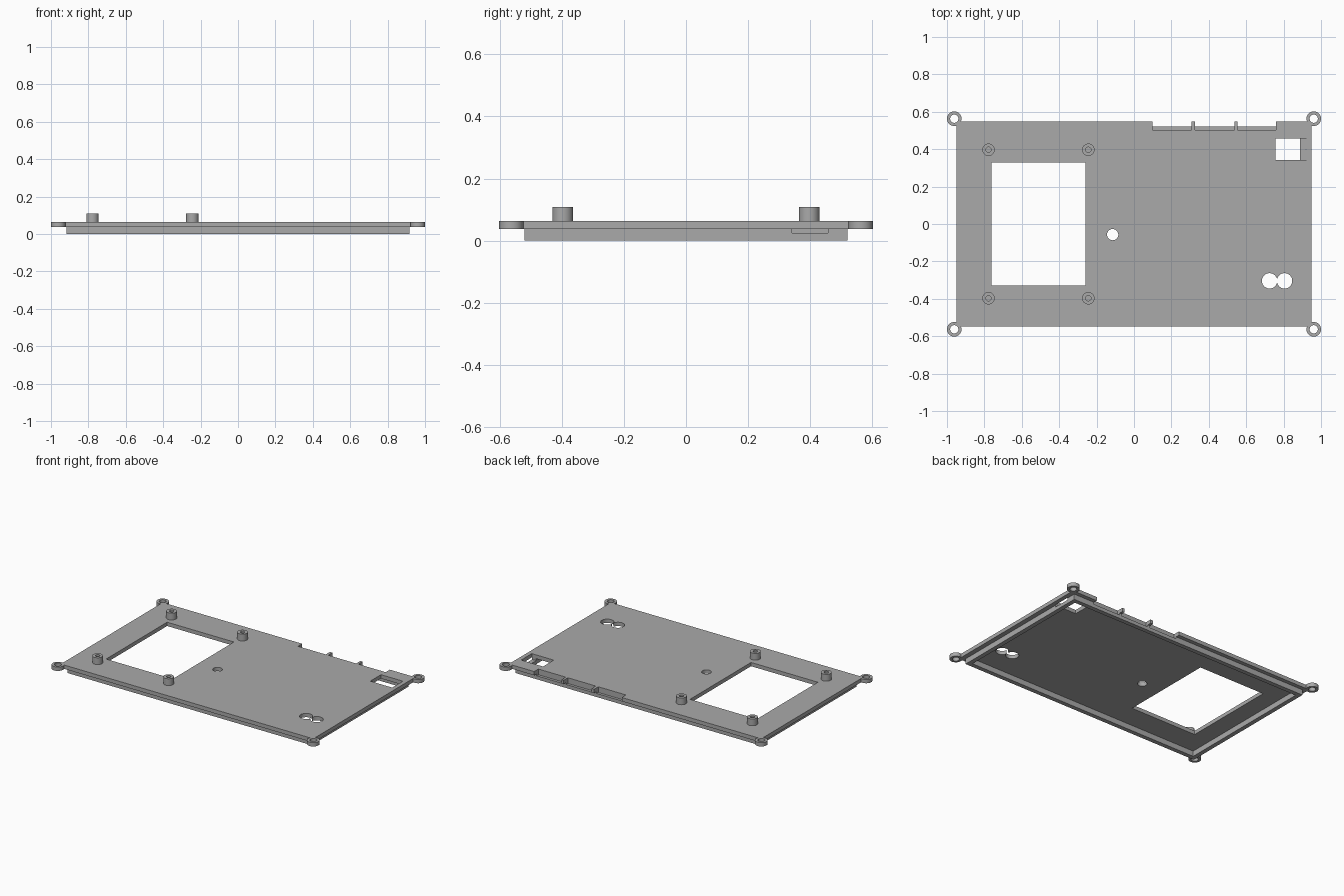
import bpy

# Remove the default cube
default = bpy.data.objects.get("Cube")
if default:
    bpy.data.objects.remove(default, do_unlink=True)

grey = bpy.data.materials.new("plain grey")
grey.use_nodes = True
grey.diffuse_color = (0.4, 0.4, 0.4, 1)
grey.node_tree.nodes["Principled BSDF"].inputs["Base Color"].default_value = (0.4, 0.4, 0.4, 1)

LIP_TOP, TOP, POST_TOP, LEDGE = 0.037, 0.063, 0.109, 0.024


def box(name, x0, x1, y0, y1, z0, z1):
    bpy.ops.mesh.primitive_cube_add(size=1, location=((x0 + x1) / 2, (y0 + y1) / 2, (z0 + z1) / 2))
    ob = bpy.context.object
    ob.name = name
    ob.scale = (x1 - x0, y1 - y0, z1 - z0)
    bpy.ops.object.transform_apply(location=True, rotation=False, scale=True)
    ob.data.materials.append(grey)
    return ob


def rod(name, x, y, r, z0, z1):
    bpy.ops.mesh.primitive_cylinder_add(vertices=48, radius=r, depth=z1 - z0, location=(x, y, (z0 + z1) / 2))
    ob = bpy.context.object
    ob.name = name
    bpy.ops.object.transform_apply(location=True, rotation=False, scale=True)
    ob.data.materials.append(grey)
    return ob


def combine(target, other, operation):
    mod = target.modifiers.new("combine", "BOOLEAN")
    mod.operation = operation
    mod.solver = "EXACT"
    mod.object = other
    bpy.context.view_layer.objects.active = target
    bpy.ops.object.modifier_apply(modifier=mod.name)
    bpy.data.objects.remove(other, do_unlink=True)


def cut(target, cutter):
    combine(target, cutter, "DIFFERENCE")


def smooth(ob):
    bpy.ops.object.select_all(action="DESELECT")
    ob.select_set(True)
    bpy.context.view_layer.objects.active = ob
    bpy.ops.object.shade_smooth_by_angle(angle=0.6)


# Flat lid plate with screw ears at the corners
plate = box("lid_plate", -0.95, 0.95, -0.548, 0.548, LIP_TOP, TOP)
ears = [(sx * 0.961, sy * 0.563) for sx in (-1, 1) for sy in (-1, 1)]
for x, y in ears:
    combine(plate, rod("ear", x, y, 0.039, LIP_TOP, TOP), "UNION")
for x, y in ears:
    cut(plate, rod("ear_hole", x, y, 0.022, -0.1, 0.2))

# Screen opening, small window and round holes
cut(plate, box("screen_cutter", -0.763, -0.26, -0.328, 0.328, -0.1, 0.2))
cut(plate, box("window_cutter", 0.756, 0.921, 0.342, 0.457, -0.1, 0.2))
for x, y, r in [(-0.114, -0.057, 0.03), (0.725, -0.304, 0.041), (0.805, -0.304, 0.041)]:
    cut(plate, rod("round_cutter", x, y, r, -0.1, 0.2))

# Connector bays along the back edge, leaving two thin teeth
bays = [(0.099, 0.308), (0.327, 0.537), (0.553, 0.759)]
for x0, x1 in bays:
    cut(plate, box("bay_cutter", x0, x1, 0.503, 0.6, -0.1, 0.2))
smooth(plate)

# Locating lip under the plate, notched at the window and bays
lip = box("locating_lip", -0.918, 0.918, -0.521, 0.521, 0, LIP_TOP)
cut(lip, box("lip_cutter", -0.888, 0.888, -0.491, 0.491, -0.1, 0.2))
cut(lip, box("side_notch_cutter", 0.756, 0.95, 0.342, 0.457, LEDGE, 0.2))
for x0, x1 in bays:
    cut(lip, box("back_notch_cutter", x0, x1, 0.503, 0.6, LEDGE, 0.2))

# Hollow mounting posts around the screen opening
for side, x in (("right", -0.778), ("left", -0.244)):
    for end, y in (("front", -0.397), ("back", 0.397)):
        post = rod(f"mounting_post_{end}_{side}", x, y, 0.033, TOP, POST_TOP)
        cut(post, rod("post_cutter", x, y, 0.014, TOP + 0.003, 0.2))
        smooth(post)
